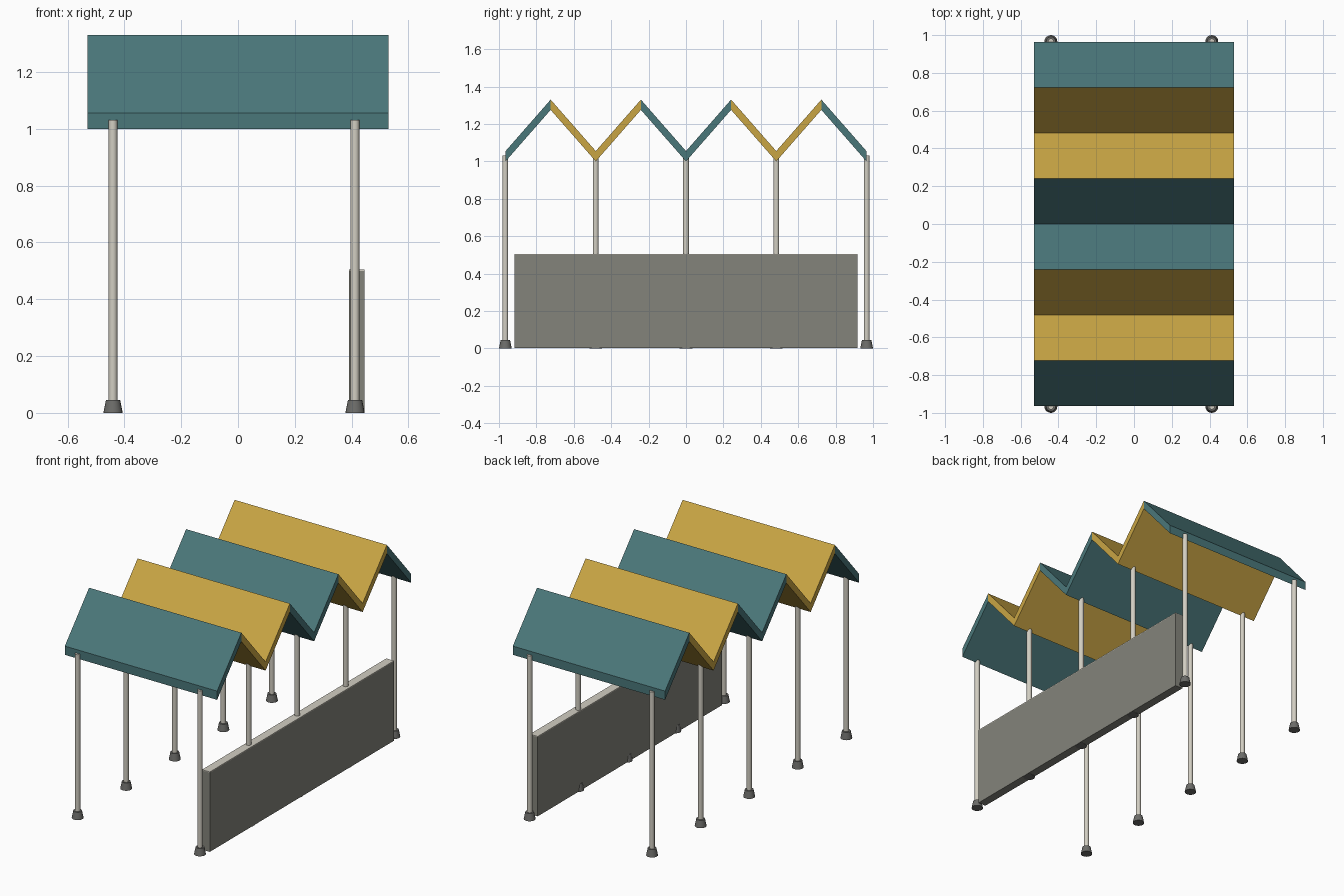
import bpy
import bmesh
import math

cube = bpy.data.objects.get("Cube")
if cube:
    bpy.data.objects.remove(cube, do_unlink=True)


def material(name, hex_code):
    def linear(c):
        return c / 12.92 if c <= 0.04045 else ((c + 0.055) / 1.055) ** 2.4
    rgb = [linear(int(hex_code[i:i + 2], 16) / 255) for i in (0, 2, 4)]
    mat = bpy.data.materials.new(name)
    mat.use_nodes = True
    mat.diffuse_color = (*rgb, 1)
    mat.node_tree.nodes["Principled BSDF"].inputs["Base Color"].default_value = (*rgb, 1)
    return mat


teal = material("teal", "4a777a")
gold = material("gold", "c9a544")
cream = material("cream metal", "d2cec2")
grey = material("wall grey", "84847b")
dark = material("foot grey", "6c6c69")


def box(name, x, y, z, mat):
    """Box from (low, high) ranges."""
    bpy.ops.mesh.primitive_cube_add(size=1, location=[sum(r) / 2 for r in (x, y, z)])
    obj = bpy.context.object
    obj.name = name
    obj.scale = [r[1] - r[0] for r in (x, y, z)]
    obj.data.materials.append(mat)


def cone(name, x, y, z, bottom, top, mat):
    """Upright round part with smooth sides and sharp rims."""
    bpy.ops.mesh.primitive_cone_add(vertices=20, radius1=bottom, radius2=top,
                                    depth=z[1] - z[0], location=(x, y, sum(z) / 2))
    obj = bpy.context.object
    obj.name = name
    obj.data.materials.append(mat)
    bpy.ops.object.shade_smooth_by_angle(angle=math.radians(40))


# Folded roof: zigzag sheet with upright end faces
HALF, BAY, LOW, HIGH, THICK = 0.53, 0.2412, 1.0, 1.275, 0.055
bm = bmesh.new()
rows = []
for i in range(9):
    y, z = (i - 4) * BAY, HIGH if i % 2 else LOW
    rows.append([bm.verts.new((x, y, z + dz)) for x, dz in
                 ((-HALF, 0), (HALF, 0), (HALF, THICK), (-HALF, THICK))])
for i in range(8):
    a, b = rows[i], rows[i + 1]
    for k in range(4):
        n = (k + 1) % 4
        face = bm.faces.new((a[k], a[n], b[n], b[k]))
        # colours change at every ridge
        face.material_index = ((i + 1) // 2) % 2
bm.faces.new(rows[0])
bm.faces.new(rows[-1])
bmesh.ops.recalc_face_normals(bm, faces=bm.faces)
mesh = bpy.data.meshes.new("folded_roof")
bm.to_mesh(mesh)
bm.free()
mesh.materials.append(teal)
mesh.materials.append(gold)
bpy.context.collection.objects.link(bpy.data.objects.new("folded_roof", mesh))

# Two rows of posts with tapered feet
for side, x in (("right", -0.44), ("left", 0.412)):
    for i in range(5):
        y = (i - 2) * 0.483
        cone(f"{side}_post_{i + 1}", x, y, (0.02, 1.032), 0.0155, 0.0155, cream)
        cone(f"{side}_foot_{i + 1}", x, y, (0, 0.045), 0.034, 0.025, dark)

# Low side wall with a thin pale top edge
box("side_wall", (0.391, 0.445), (-0.916, 0.916), (0.002, 0.5), grey)
box("wall_cap", (0.391, 0.445), (-0.916, 0.916), (0.5, 0.505), cream)
